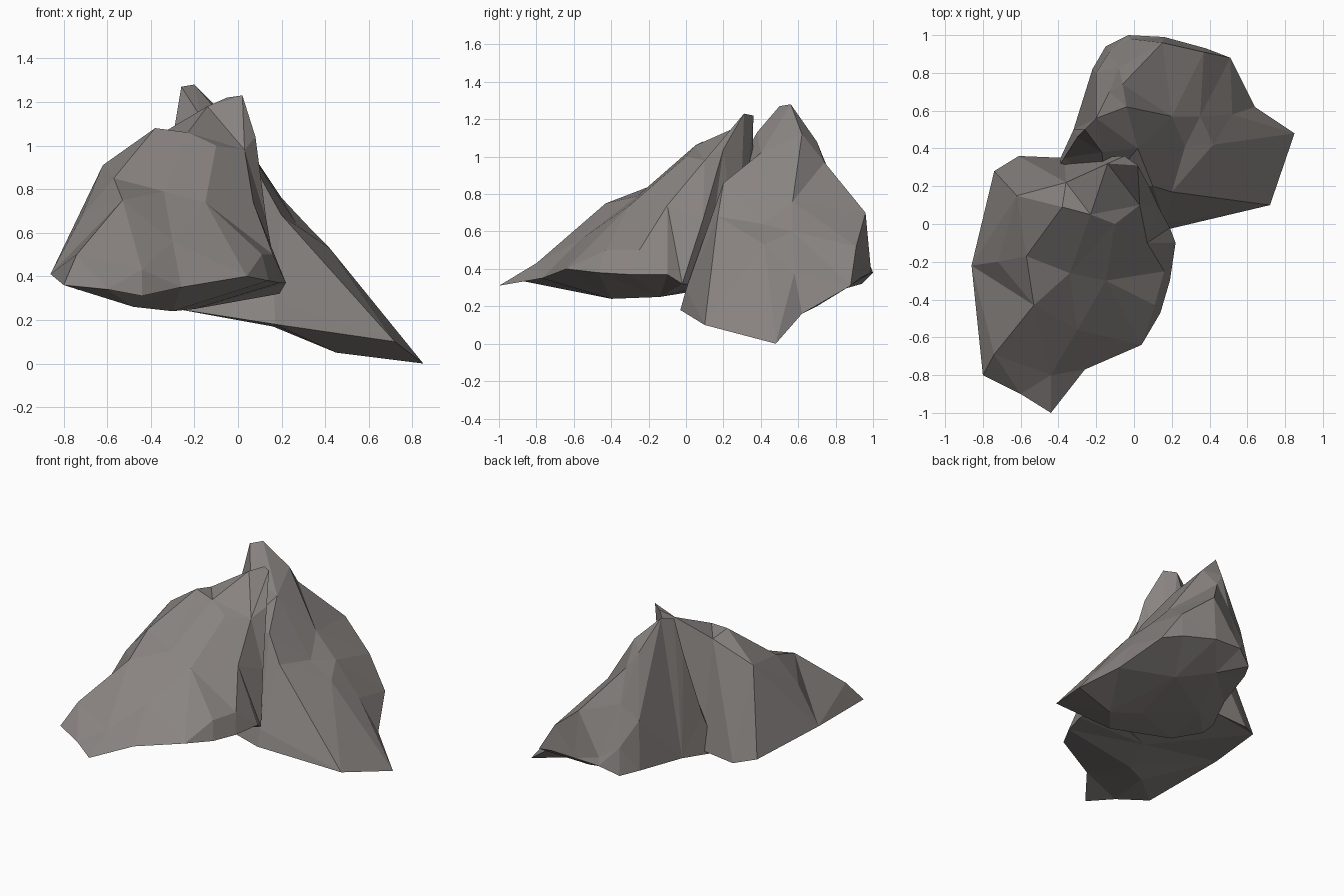
import bpy, bmesh
from mathutils import Vector
from mathutils.geometry import delaunay_2d_cdt

stone = bpy.data.materials.new("grey_brown_stone")
stone.diffuse_color = (0.25, 0.23, 0.22, 1)


def rock(name, rim, top, under):
    """Faceted slab: a top sheet and an underside sheet that share one rim."""
    bm = bmesh.new()
    n = len(rim)
    rim_verts = [bm.verts.new(c) for c in rim]
    loop = [(i, (i + 1) % n) for i in range(n)]
    for inner in (top, under):
        verts = rim_verts + [bm.verts.new(c) for c in inner]
        flat = [Vector(v.co.xy) for v in verts]
        out = delaunay_2d_cdt(flat, loop, [], 1, 1e-5)
        for tri in out[2]:
            corners = [verts[out[3][i][0]] for i in tri]
            if bm.faces.get(corners) is None:
                bm.faces.new(corners)
    loose = [v for v in bm.verts if not v.link_faces]
    bmesh.ops.delete(bm, geom=loose, context='VERTS')
    bmesh.ops.recalc_face_normals(bm, faces=bm.faces[:])
    me = bpy.data.meshes.new(name)
    bm.to_mesh(me)
    bm.free()
    me.materials.append(stone)
    ob = bpy.data.objects.new(name, me)
    bpy.context.collection.objects.link(ob)


# front slab
rock("front_rock", rim=[
    (-0.86, -0.22, 0.41), (-0.80, -0.80, 0.36), (-0.60, -0.90, 0.34),
    (-0.44, -1.00, 0.31), (-0.26, -0.77, 0.35), (0.04, -0.64, 0.40),
    (0.14, -0.47, 0.38), (0.19, -0.30, 0.37), (0.22, -0.10, 0.37),
    (0.19, -0.02, 0.32), (0.13, 0.09, 0.66), (0.08, 0.20, 1.04),
    (0.02, 0.31, 1.23), (-0.05, 0.36, 1.22), (-0.37, 0.35, 0.33),
    (-0.61, 0.36, 0.31), (-0.74, 0.28, 0.34),
], top=[
    (-0.74, -0.69, 0.50), (0.11, -0.43, 0.50), (0.16, -0.25, 0.50),
    (-0.62, 0.15, 0.91), (-0.36, 0.22, 1.05), (-0.14, 0.32, 1.18),
    (-0.38, 0.09, 1.08), (-0.57, -0.17, 0.85), (-0.53, -0.43, 0.75),
    (-0.23, 0.05, 1.06), (-0.34, -0.26, 0.79), (-0.30, -0.56, 0.56),
    (-0.15, -0.30, 0.74), (-0.10, 0.00, 1.00), (0.03, 0.10, 0.98),
    (0.07, -0.10, 0.74), (-0.72, -0.20, 0.67), (-0.44, -0.80, 0.43),
], under=[
    (-0.30, -0.40, 0.24), (-0.20, -0.14, 0.25), (-0.48, -0.50, 0.26),
    (-0.03, 0.28, 0.34), (0.05, 0.10, 0.31),
])

# rear slab
rock("rear_rock", rim=[
    (-0.43, 0.26, 0.30), (-0.42, 0.17, 0.28), (-0.28, 0.03, 0.25),
    (0.17, -0.03, 0.18), (0.72, 0.10, 0.10), (0.85, 0.48, 0.00),
    (0.64, 0.62, 0.16), (0.51, 0.88, 0.31), (0.38, 0.93, 0.35),
    (0.16, 0.99, 0.38), (-0.03, 1.00, 0.38), (-0.15, 0.94, 0.32),
    (-0.22, 0.82, 0.33), (-0.32, 0.50, 0.32),
], top=[
    (-0.20, 0.56, 1.28), (-0.26, 0.50, 1.27), (-0.13, 0.70, 1.08),
    (-0.04, 0.62, 1.12), (-0.06, 0.74, 0.97), (-0.30, 0.46, 1.03),
    (-0.37, 0.35, 0.58), (-0.20, 0.80, 0.66), (-0.13, 0.91, 0.50),
    (-0.08, 0.83, 0.76), (0.15, 0.96, 0.70), (0.37, 0.91, 0.52),
    (0.168, 0.00, 0.29), (0.10, 0.20, 0.86), (0.02, 0.40, 1.02),
    (-0.17, 0.38, 1.13), (-0.15, 0.20, 0.80), (0.42, 0.42, 0.53),
    (0.27, 0.41, 0.64), (0.20, 0.57, 0.76), (0.35, 0.57, 0.60),
    (0.52, 0.58, 0.38), (-0.02, 0.98, 0.43), (0.20, 0.17, 0.68),
], under=[
    (0.45, 0.30, 0.05), (0.16, 0.25, 0.17), (-0.20, 0.40, 0.25),
    (0.25, 0.70, 0.20), (0.00, 0.80, 0.28),
])
